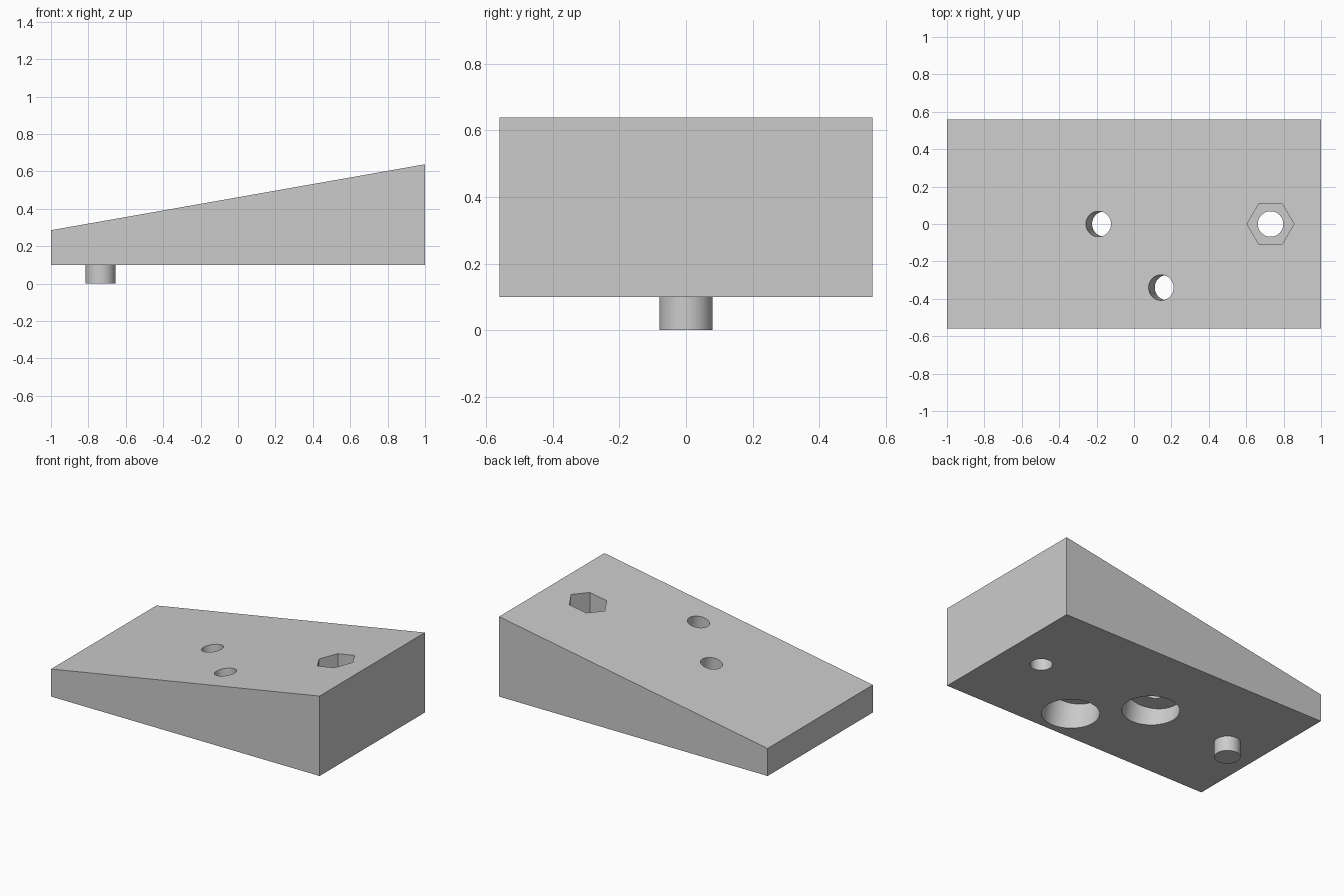
import bpy, bmesh
from math import radians, tan
from mathutils import Matrix, Vector

if "Cube" in bpy.data.objects:
    bpy.data.objects.remove(bpy.data.objects["Cube"], do_unlink=True)

SLOPE = radians(10)
BASE, MID = 0.1, 0.462          # underside height, top height at x = 0
HALF_Y = 0.56
SHANK, HEAD, WALL = 0.068, 0.173, 0.19

grey = bpy.data.materials.new("plain grey")
grey.use_nodes = True
colour = (0.6, 0.6, 0.6, 1)
grey.diffuse_color = colour
grey.node_tree.nodes["Principled BSDF"].inputs["Base Color"].default_value = colour


def add_object(name, bm):
    bmesh.ops.recalc_face_normals(bm, faces=bm.faces)
    mesh = bpy.data.meshes.new(name)
    bm.to_mesh(mesh)
    bm.free()
    mesh.materials.append(grey)
    obj = bpy.data.objects.new(name, mesh)
    bpy.context.collection.objects.link(obj)
    return obj


def prism(name, radius, low, high, frame, sides=64):
    """Upright prism from low to high along the z axis of the given frame."""
    bm = bmesh.new()
    bmesh.ops.create_cone(bm, cap_ends=True, segments=sides, radius1=radius,
                          radius2=radius, depth=high - low,
                          matrix=frame @ Matrix.Translation((0, 0, (low + high) / 2)))
    return add_object(name, bm)


def top_height(x):
    return MID + x * tan(SLOPE)


def smooth(obj):
    bpy.ops.object.select_all(action='DESELECT')
    obj.select_set(True)
    bpy.context.view_layer.objects.active = obj
    bpy.ops.object.shade_smooth_by_angle(angle=radians(30))


# Wedge block: side profile extruded across y
bm = bmesh.new()
profile = [(-1, BASE), (1, BASE), (1, top_height(1)), (-1, top_height(-1))]
side = bm.faces.new([bm.verts.new((x, -HALF_Y, z)) for x, z in profile])
extruded = bmesh.ops.extrude_face_region(bm, geom=[side])
bmesh.ops.translate(bm, vec=Vector((0, 2 * HALF_Y, 0)),
                    verts=[v for v in extruded["geom"] if isinstance(v, bmesh.types.BMVert)])
wedge = add_object("wedge_block", bm)

# Two counterbored screw holes, square to the sloping face
cutters = []
for x, y in [(-0.19, 0), (0.145, -0.34)]:
    frame = Matrix.Translation((x, y, top_height(x))) @ Matrix.Rotation(-SLOPE, 4, 'Y')
    cutters.append(prism("screw_hole_cutter", SHANK, -0.8, 0.2, frame))
    cutters.append(prism("counterbore_cutter", HEAD, -0.8, -WALL, frame))

# Upright bolt hole with a hexagonal nut pocket
upright = Matrix.Translation((0.73, 0, 0))
cutters.append(prism("bolt_hole_cutter", SHANK, 0, 1, upright))
hex_frame = upright @ Matrix.Rotation(radians(30), 4, 'Z')
pocket = prism("nut_pocket_cutter", 0.125, BASE + WALL, 1, hex_frame, 6)
# Put the pocket's corners on the x axis
if max(v.co.x for v in pocket.data.vertices) < 0.84:
    turn = upright @ Matrix.Rotation(radians(30), 4, 'Z') @ upright.inverted()
    pocket.data.transform(turn)
cutters.append(pocket)

for cutter in cutters:
    cutter.hide_render = True
    cut = wedge.modifiers.new("cut", 'BOOLEAN')
    cut.operation, cut.solver, cut.object = 'DIFFERENCE', 'EXACT', cutter

# Bake the cuts and drop the cutters
bpy.context.view_layer.update()
graph = bpy.context.evaluated_depsgraph_get()
baked = bpy.data.meshes.new_from_object(wedge.evaluated_get(graph))
wedge.modifiers.clear()
wedge.data = baked
for cutter in cutters:
    bpy.data.objects.remove(cutter, do_unlink=True)
smooth(wedge)

# Locating peg under the thin end
peg = prism("locating_peg", 0.08, 0, BASE, Matrix.Translation((-0.735, 0, 0)))
smooth(peg)
